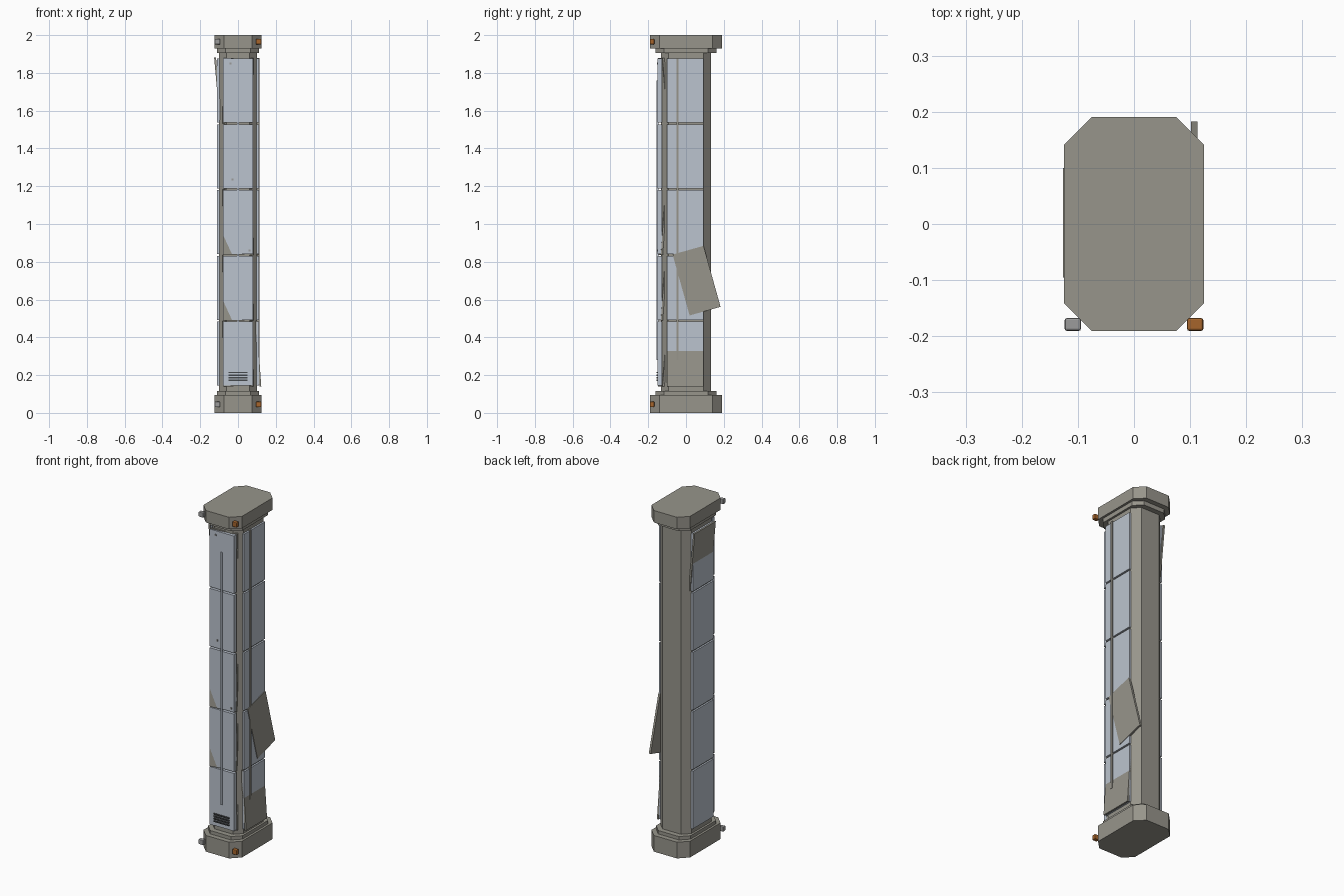
import bpy
import bmesh
from mathutils import Matrix, Euler

cube = bpy.data.objects.get("Cube")
if cube:
    bpy.data.objects.remove(cube, do_unlink=True)


def material(name, r, g, b):
    m = bpy.data.materials.new(name)
    m.use_nodes = True
    m.diffuse_color = (r, g, b, 1)
    m.node_tree.nodes["Principled BSDF"].inputs["Base Color"].default_value = (r, g, b, 1)
    return m


STONE = material("warm grey metal", 0.31, 0.30, 0.26)
BLUE = material("pale blue panel", 0.50, 0.55, 0.62)
ORANGE = material("orange light", 0.38, 0.13, 0.025)
GREY = material("neutral grey", 0.33, 0.33, 0.33)
DARK = material("dark slot", 0.06, 0.065, 0.07)


def finish(bm, name, mat):
    bmesh.ops.recalc_face_normals(bm, faces=bm.faces)
    me = bpy.data.meshes.new(name)
    bm.to_mesh(me)
    bm.free()
    me.materials.append(mat)
    ob = bpy.data.objects.new(name, me)
    bpy.context.collection.objects.link(ob)
    return ob


def box(name, mat, centre, size, rot=(0, 0, 0), bevel=0):
    bm = bmesh.new()
    bmesh.ops.create_cube(bm, size=1, matrix=Matrix.Diagonal((*size, 1)))
    ob = finish(bm, name, mat)
    ob.matrix_world = Matrix.Translation(centre) @ Euler(rot).to_matrix().to_4x4()
    if bevel:
        mod = ob.modifiers.new("rounded edges", "BEVEL")
        mod.width = bevel
        mod.segments = 2
    return ob


def octagon(name, hx, hy, cut, z0, z1):
    """Upright prism with a chamfered rectangle as its plan."""
    quarter = [(hx, hy - cut), (hx - cut, hy)]
    plan = quarter + [(-x, y) for x, y in reversed(quarter)]
    plan += [(-x, -y) for x, y in plan]
    bm = bmesh.new()
    base = bm.faces.new([bm.verts.new((x, y, z0)) for x, y in plan])
    ext = bmesh.ops.extrude_face_region(bm, geom=[base])
    top = [v for v in ext["geom"] if isinstance(v, bmesh.types.BMVert)]
    bmesh.ops.translate(bm, verts=top, vec=(0, 0, z1 - z0))
    return finish(bm, name, STONE)


# Column core and end caps
octagon("shaft", 0.1, 0.132, 0.04, 0.1, 1.92)
octagon("bottom_cap", 0.125, 0.191, 0.05, 0, 0.095)
octagon("bottom_step", 0.112, 0.162, 0.045, 0.095, 0.115)
octagon("top_step", 0.112, 0.162, 0.045, 1.905, 1.93)
octagon("top_cap", 0.125, 0.191, 0.05, 1.93, 2)

# Five panels up the front and both sides, with narrow gaps
PITCH = 0.348
FIRST = 0.14 + PITCH / 2
HEIGHT = PITCH - 0.01
for i in range(5):
    z = FIRST + i * PITCH
    box(f"front_panel_{i + 1}", BLUE, (0, -0.139, z), (0.158, 0.022, HEIGHT))
    for name, s in (("left", 1), ("right", -1)):
        box(f"{name}_panel_{i + 1}", BLUE, (s * 0.104, -0.003, z), (0.012, 0.193, HEIGHT))

# Thin raised strips on the front and the left side
box("front_strip", BLUE, (0, -0.151, 1.02), (0.01, 0.01, 1.48))
box("left_strip", STONE, (0.108, -0.045, 1.08), (0.014, 0.012, 1.6))

# Loose backing plates that break through the front panels
for i, y, tilt in ((0, -0.119, -0.07), (1, -0.128, -0.07), (2, -0.128, -0.07), (4, -0.119, 0.07)):
    box(f"loose_front_plate_{i + 1}", STONE, (0, y, FIRST + i * PITCH),
        (0.16, 0.01, 0.348), (tilt, 0, 0.152))

# Loose plates on the sides
box("tilted_left_plate", STONE, (0.106, -0.003, FIRST), (0.01, 0.193, 0.348), (0, -0.07, 0))
box("tilted_right_plate", STONE, (-0.106, 0.002, 1.71), (0.01, 0.195, 0.345), (0, -0.09, 0))
box("hanging_left_plate", STONE, (0.1075, 0.056, 0.70), (0.012, 0.17, 0.335), (0.272, 0, 0))

# Vent slots and a few rivets on the front
for i in range(4):
    box(f"vent_slot_{i + 1}", DARK, (0, -0.153, 0.172 + i * 0.014), (0.1, 0.008, 0.007))
for i, (x, z) in enumerate(((-0.03, 1.235), (0.06, 0.86), (-0.04, 1.85))):
    box(f"rivet_{i + 1}", GREY, (x, -0.151, z), (0.01, 0.006, 0.01))

# Corner lights on both caps
for end, z in (("bottom", 0.045), ("top", 1.965)):
    for side, s, mat in (("left", 1, ORANGE), ("right", -1, GREY)):
        box(f"{end}_{side}_light", mat, (s * 0.109, -0.179, z), (0.029, 0.023, 0.029), bevel=0.004)
